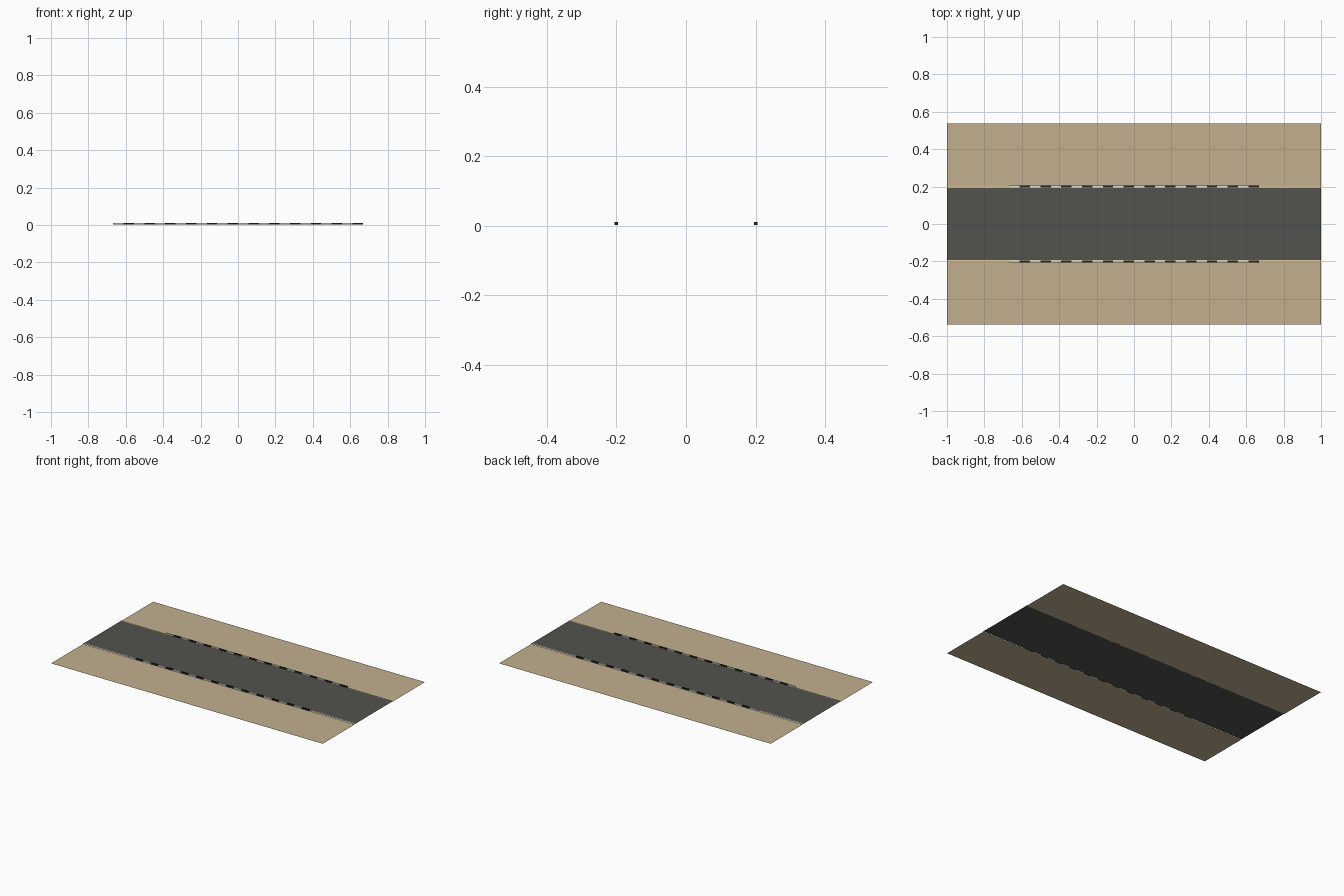
import bpy

if "Cube" in bpy.data.objects:
    bpy.data.objects.remove(bpy.data.objects["Cube"])

def mat(name, srgb):
    m = bpy.data.materials.new(name)
    lin = [((c / 255 + 0.055) / 1.055) ** 2.4 for c in srgb]
    m.diffuse_color = (*lin, 1)
    m.use_nodes = True
    m.node_tree.nodes["Principled BSDF"].inputs["Base Color"].default_value = m.diffuse_color
    return m

SAND = mat("sand", (194, 176, 143))
ASPHALT = mat("asphalt", (82, 82, 78))
EDGE = mat("pale_edge_line", (222, 204, 160))
DARK = mat("kerb_dark", (35, 35, 35))
LIGHT = mat("kerb_light", (225, 225, 220))

def mesh(name, verts, faces, mats):
    me = bpy.data.meshes.new(name)
    me.from_pydata(verts, [], faces)
    for m in mats:
        me.materials.append(m)
    ob = bpy.data.objects.new(name, me)
    bpy.context.collection.objects.link(ob)
    return ob

def strip(name, y0, y1, z, m):
    return mesh(name, [(-1, y0, z), (1, y0, z), (1, y1, z), (-1, y1, z)], [(0, 1, 2, 3)], [m])

# Flat ground: road with verges either side and thin edge lines
strip("road", -0.2, 0.2, 0.002, ASPHALT)
for side, s in (("front", -1), ("back", 1)):
    strip(side + "_verge", *sorted((s * 0.2, s * 0.537)), 0.0, SAND)
    strip(side + "_edge_line", *sorted((s * 0.193, s * 0.2)), 0.004, EDGE)

# Kerbs: rows of alternating light and dark blocks
N, X0, X1, H = 24, -0.667, 0.667, 0.011
step = (X1 - X0) / N
for side, s in (("front", -1), ("back", 1)):
    verts, faces = [], []
    for i in range(N):
        a, b = X0 + i * step, X0 + (i + 1) * step
        k = len(verts)
        for z in (0.002, H):
            verts += [(a, s * 0.2 - 0.005, z), (b, s * 0.2 - 0.005, z),
                      (b, s * 0.2 + 0.005, z), (a, s * 0.2 + 0.005, z)]
        faces += [tuple(k + j for j in f) for f in
                  ((3, 2, 1, 0), (4, 5, 6, 7), (0, 1, 5, 4), (1, 2, 6, 5), (2, 3, 7, 6), (3, 0, 4, 7))]
    ob = mesh(side + "_kerb", verts, faces, [LIGHT, DARK])
    for p in ob.data.polygons:
        p.material_index = (p.index // 6) % 2
